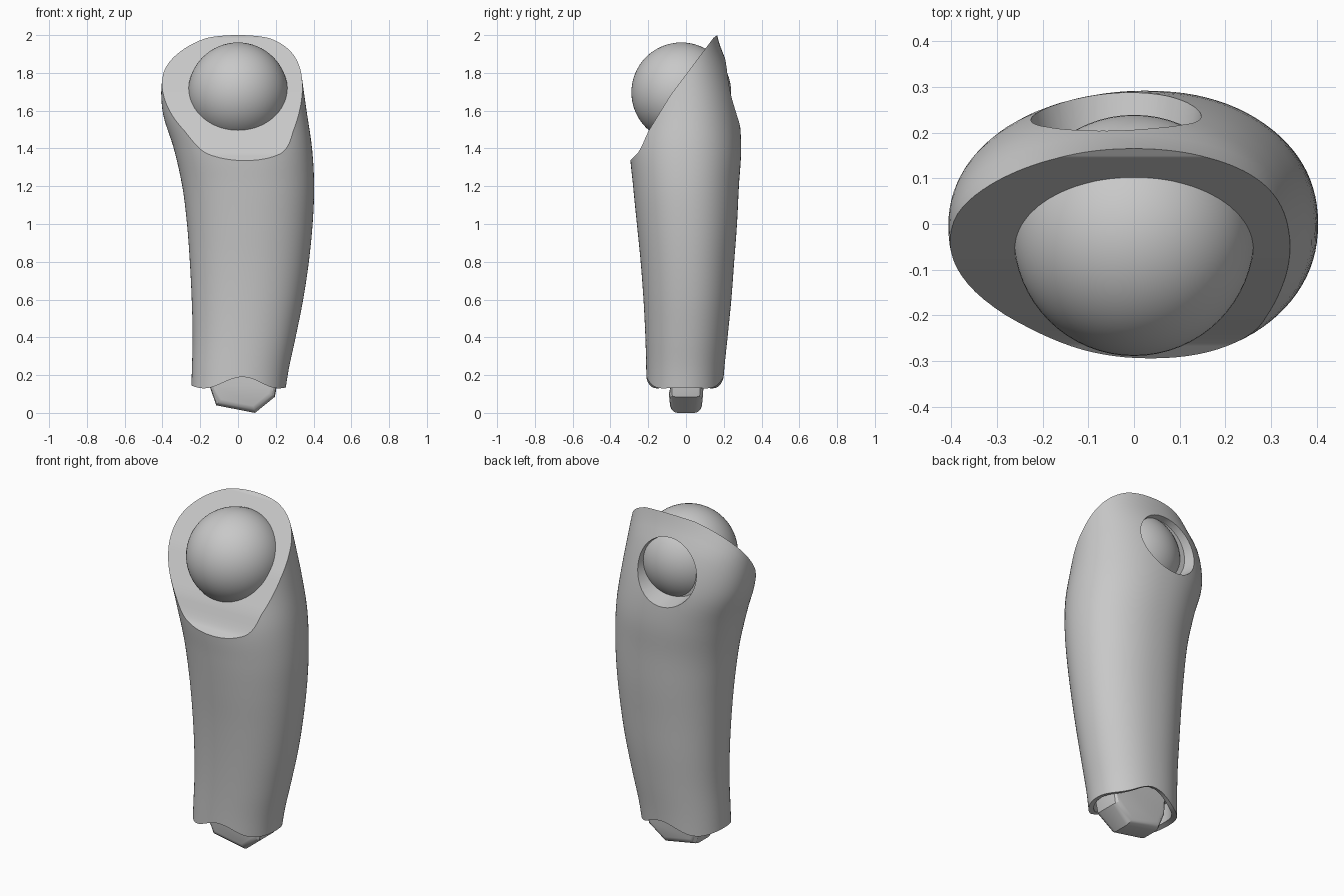
import bpy, bmesh, math
from mathutils import Vector

if "Cube" in bpy.data.objects:
    bpy.data.objects.remove(bpy.data.objects["Cube"])

grey = bpy.data.materials.new("plain grey")
grey.use_nodes = True
COLOUR = (0.58, 0.58, 0.58, 1)
grey.diffuse_color = COLOUR
grey.node_tree.nodes["Principled BSDF"].inputs["Base Color"].default_value = COLOUR


def finish(bm, name, angle=35):
    bmesh.ops.recalc_face_normals(bm, faces=bm.faces)
    mesh = bpy.data.meshes.new(name)
    bm.to_mesh(mesh)
    bm.free()
    obj = bpy.data.objects.new(name, mesh)
    bpy.context.collection.objects.link(obj)
    mesh.materials.append(grey)
    shade(obj, angle)
    return obj


def shade(obj, angle):
    bpy.ops.object.select_all(action='DESELECT')
    obj.select_set(True)
    bpy.context.view_layer.objects.active = obj
    bpy.ops.object.shade_smooth_by_angle(angle=math.radians(angle))


def spline(values, z):
    """Catmull-Rom through values spaced evenly over the height."""
    u = max(0, min(z / 2, 1)) * (len(values) - 1)
    i = min(int(u), len(values) - 2)
    t = u - i
    a, b, c, d = (values[max(0, min(k, len(values) - 1))] for k in range(i - 1, i + 3))
    return b + t * (c - a + t * (2*a - 5*b + 4*c - d + t * (3*b - a - 3*c + d))) / 2


# Side outlines of the sleeve, from the bottom to the top
X_MIN = [-.25, -.245, -.24, -.245, -.255, -.27, -.295, -.34, -.40, -.395, -.31]
X_MAX = [.24, .263, .305, .345, .375, .395, .403, .392, .363, .335, .31]
Y_MIN = [-.21, -.21, -.215, -.225, -.24, -.26, -.28, -.297, -.28, -.26, -.2]
Y_MAX = [.19, .20, .22, .24, .255, .27, .28, .292, .278, .235, .165]
CUT = [(-.3, 1.33), (-.255, 1.375), (-.235, 1.41), (-.2, 1.49), (-.08, 1.685),
       (.145, 1.985), (.165, 2)]


def fuller(value):
    return math.copysign(abs(value) ** .93, value)


def skin(angle, z, scale=1):
    x0, x1, y0, y1 = (spline(v, z) for v in (X_MIN, X_MAX, Y_MIN, Y_MAX))
    c, s = fuller(math.cos(angle)) * scale, fuller(math.sin(angle)) * scale
    return Vector(((x0 + x1) / 2 + c * (x1 - x0) / 2,
                   (y0 + y1) / 2 + s * (y1 - y0) / 2, z))


def cut_height(y):
    for (ya, za), (yb, zb) in zip(CUT, CUT[1:]):
        if y <= yb:
            return za + (zb - za) * (y - ya) / (yb - ya)
    return 2


def top_height(angle):
    low, high = 1.2, 2.0
    for _ in range(30):
        mid = (low + high) / 2
        if mid < cut_height(skin(angle, mid).y):
            low = mid
        else:
            high = mid
    return low


def wave(x):
    return .16 + .03 * math.cos((x - .02) * math.tau / .4)


# Sleeve: columns run from the wavy hem to the slanted opening
N, ROWS = 96, 40
bm = bmesh.new()
rings = [[] for _ in range(ROWS + 3)]
for i in range(N):
    angle = math.tau * i / N
    hem = wave(skin(angle, .15).x)
    top = top_height(angle)
    rings[0].append(bm.verts.new(skin(angle, .26, .88)))
    rings[1].append(bm.verts.new(skin(angle, hem + .008, .88)))
    for r in range(ROWS + 1):
        rings[r + 2].append(bm.verts.new(skin(angle, hem + (top - hem) * r / ROWS)))
for a, b in zip(rings, rings[1:]):
    for i in range(N):
        j = (i + 1) % N
        bm.faces.new((a[i], a[j], b[j], b[i]))
# Close both ends with strips that follow the curve of the cut
for ring in (rings[0], rings[-1]):
    for i in range(-N // 4, N // 4):
        strip = [ring[k % N] for k in (i, i + 1, N // 2 - i - 1, N // 2 - i)]
        bm.faces.new(list(dict.fromkeys(strip)))
sleeve = finish(bm, "sleeve")

# Round window in the back of the sleeve
bm = bmesh.new()
bmesh.ops.create_cone(bm, cap_ends=True, segments=64, radius1=.21, radius2=.175, depth=.2)
cutter = finish(bm, "window_cutter")
cutter.rotation_euler.x = math.radians(90)
cutter.location = (-.04, .265, 1.7)
cutter.hide_render = True
window = sleeve.modifiers.new("window", 'BOOLEAN')
window.operation = 'DIFFERENCE'
window.solver = 'EXACT'
window.object = cutter
bpy.context.view_layer.objects.active = sleeve
bpy.ops.object.modifier_apply(modifier=window.name)
bpy.data.objects.remove(cutter)
shade(sleeve, 35)

# Joint ball held in the opening
bm = bmesh.new()
bmesh.ops.create_uvsphere(bm, u_segments=64, v_segments=32, radius=.264)
ball = finish(bm, "joint_ball")
ball.location = (0, -.025, 1.697)

# Chamfered peg under the hem
PEG = [(-.16, .28), (-.15, .14), (-.115, .04), (.09, 0), (.195, .085), (.205, .14), (.205, .28)]
bm = bmesh.new()
sides = []
for side in (-1, 1):
    sides.append([bm.verts.new((x, side * (.08 + .015 * min(1, z / .13)), z)) for x, z in PEG])
front, back = sides
caps = [bm.faces.new(front), bm.faces.new(back)]
for i in range(len(PEG)):
    j = (i + 1) % len(PEG)
    bm.faces.new((front[i], front[j], back[j], back[i]))
bmesh.ops.recalc_face_normals(bm, faces=bm.faces)
bmesh.ops.bevel(bm, geom=[e for f in caps for e in f.edges],
                offset=.035, segments=3, profile=.5, affect='EDGES')
finish(bm, "peg", 30)
